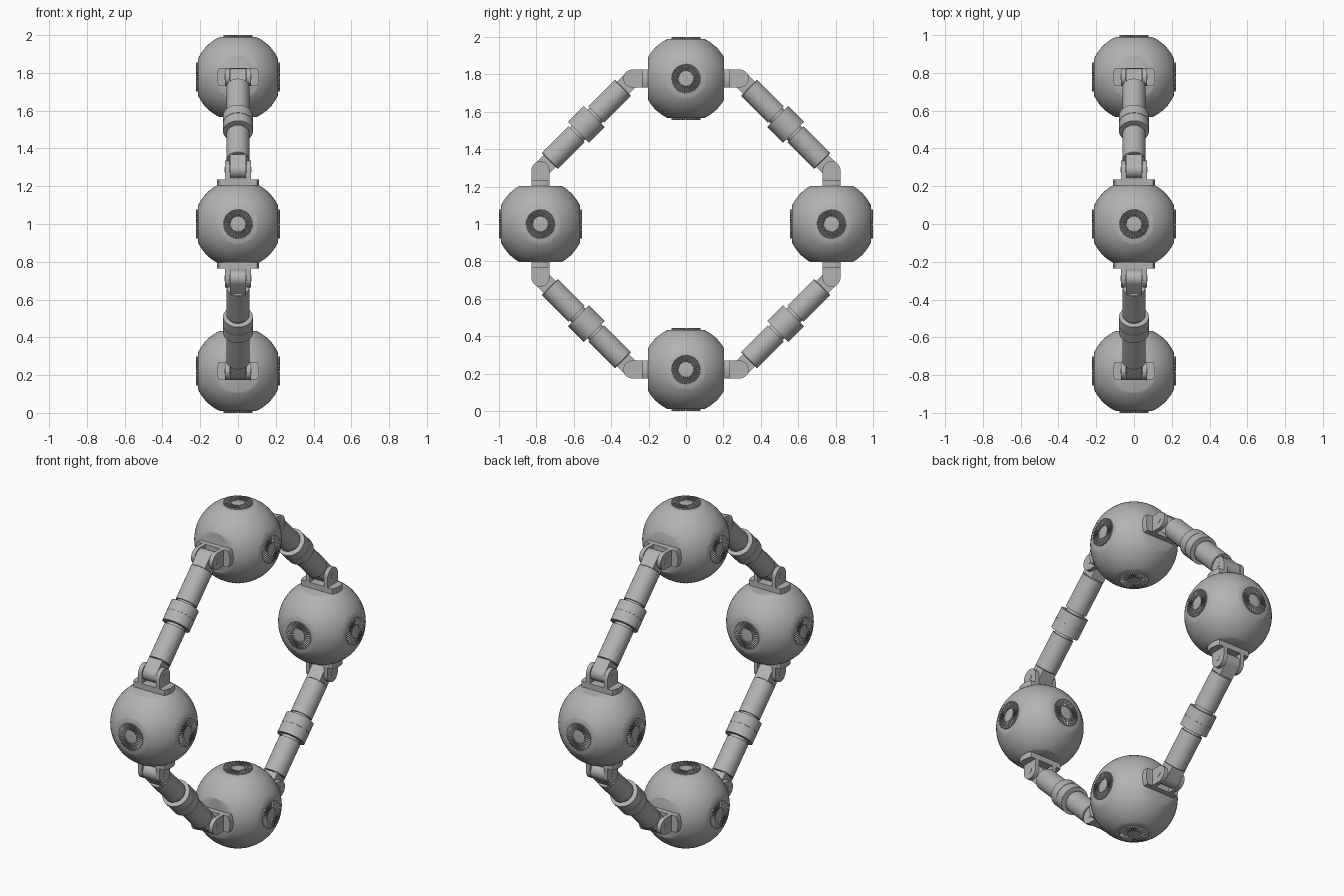
import bpy, bmesh
from math import sin, cos, pi, radians, sqrt, asin
from mathutils import Matrix, Vector

if "Cube" in bpy.data.objects:
    bpy.data.objects.remove(bpy.data.objects["Cube"], do_unlink=True)

grey = bpy.data.materials.new("matte grey")
grey.use_nodes = True
grey.diffuse_color = (0.45, 0.45, 0.45, 1)
grey.node_tree.nodes["Principled BSDF"].inputs["Base Color"].default_value = (0.45, 0.45, 0.45, 1)

RING = 0.778       # distance of each ball from the ring centre
PIVOT = 0.287      # distance of each hinge from its ball centre
MID = Vector((0, 0, 1))
TOP = Vector((0, 0, RING))


def to_mesh(bm, name):
    bmesh.ops.recalc_face_normals(bm, faces=bm.faces)
    me = bpy.data.meshes.new(name)
    bm.to_mesh(me)
    bm.free()
    me.materials.append(grey)
    me.shade_smooth()
    me.set_sharp_from_angle(angle=radians(30))
    return me


def lathe(bm, profile, steps=48):
    """Revolve (radius, height) points about z."""
    rings = []
    for r, z in profile:
        rings.append([bm.verts.new((r * cos(2 * pi * i / steps), r * sin(2 * pi * i / steps), z))
                      for i in range(steps)])
    for a, b in zip(rings, rings[1:]):
        for i in range(steps):
            j = (i + 1) % steps
            bm.faces.new((a[i], a[j], b[j], b[i]))
    bm.faces.new(rings[0][::-1])
    bm.faces.new(rings[-1])


def prism(bm, outline, matrix, depth):
    """Extrude a flat outline in local z from 0 to depth."""
    low = [bm.verts.new(matrix @ Vector((x, y, 0))) for x, y in outline]
    high = [bm.verts.new(matrix @ Vector((x, y, depth))) for x, y in outline]
    bm.faces.new(low[::-1])
    bm.faces.new(high)
    for i in range(len(low)):
        j = (i + 1) % len(low)
        bm.faces.new((low[i], low[j], high[j], high[i]))


def arch(half, start, centre, steps=16):
    """Outline of a tab with straight sides and a round end."""
    return [(-half, start), (half, start)] + [
        (half * cos(pi * i / steps), centre + half * sin(pi * i / steps)) for i in range(steps + 1)]


def ball_mesh():
    bm = bmesh.new()
    bmesh.ops.create_uvsphere(bm, u_segments=64, v_segments=32, radius=0.233)
    # flats: narrow ones for the toothed hubs, wider ones for the hinges
    for axis, dist in (((1, 0, 0), 0.211), ((0, 1, 0), 0.203), ((0, 0, 1), 0.211)):
        for s in (-1, 1):
            n = Vector(axis) * s
            cut = bmesh.ops.bisect_plane(bm, geom=bm.verts[:] + bm.edges[:] + bm.faces[:],
                                         plane_co=n * dist, plane_no=n, clear_outer=True)
            edges = [e for e in cut["geom_cut"] if isinstance(e, bmesh.types.BMEdge)]
            bmesh.ops.edgenet_fill(bm, edges=edges)
    return to_mesh(bm, "ball")


def hub_mesh(teeth=36, inner=0.04, outer=0.077):
    bm = bmesh.new()
    rows = []
    count = teeth * 4
    for i in range(count):
        a = 2 * pi * i / count
        z = 0.222 if i % 4 < 2 else 0.213
        rows.append([bm.verts.new((r * cos(a), r * sin(a), h))
                     for r, h in ((inner, 0.2), (inner, z), (outer, z), (outer, 0.2))])
    for i in range(count):
        a, b = rows[i], rows[(i + 1) % count]
        for k in range(3):
            bm.faces.new((a[k], b[k], b[k + 1], a[k + 1]))
    return to_mesh(bm, "toothed_hub")


def hinge_mesh():
    """Base plate, two lugs and a pin, standing along +z."""
    bm = bmesh.new()
    r, half = 0.112, 0.048
    edge = asin(half / r)
    side = [(r * cos(edge * t / 4), r * sin(edge * t / 4)) for t in range(-4, 5)]
    prism(bm, side + [(-x, -y) for x, y in side], Matrix.Translation((0, 0, 0.2)), 0.035)
    # local x -> y, local y -> z, local z -> x
    turn = Matrix(((0, 0, 1, 0), (1, 0, 0, 0), (0, 1, 0, 0), (0, 0, 0, 1)))
    for x in (-0.07, 0.046):
        prism(bm, arch(half, 0.23, PIVOT), Matrix.Translation((x, 0, 0)) @ turn, 0.024)
    pin = [(0.014 * cos(pi * i / 8), PIVOT + 0.014 * sin(pi * i / 8)) for i in range(16)]
    prism(bm, pin, Matrix.Translation((-0.072, 0, 0)) @ turn, 0.144)
    return to_mesh(bm, "hinge")


# arm lies along z, centred on its collar
ARM_HALF = (RING - PIVOT) / sqrt(2)


def tube_mesh():
    bm = bmesh.new()
    half = [(0.052, 0.06), (0.052, 0.075), (0.061, 0.075), (0.061, 0.274), (0.058, 0.277)]
    lathe(bm, [(r, -z) for r, z in half[::-1]] + half)
    return to_mesh(bm, "arm_tube")


def collar_mesh():
    bm = bmesh.new()
    half = [(0.077, 0.0015), (0.079, 0.0015), (0.079, 0.06)]
    lathe(bm, [(r, -z) for r, z in half[::-1]] + half)
    return to_mesh(bm, "arm_collar")


def tongue_mesh():
    bm = bmesh.new()
    turn = Matrix(((0, 0, 1, 0), (1, 0, 0, 0), (0, 1, 0, 0), (0, 0, 0, 1)))
    prism(bm, arch(0.045, 0.27, ARM_HALF), Matrix.Translation((-0.043, 0, 0)) @ turn, 0.086)
    return to_mesh(bm, "arm_tongue")


ball, hub, hinge = ball_mesh(), hub_mesh(), hinge_mesh()
tube, collar, tongue = tube_mesh(), collar_mesh(), tongue_mesh()


def place(name, mesh, matrix):
    ob = bpy.data.objects.new(name, mesh)
    bpy.context.collection.objects.link(ob)
    ob.matrix_world = matrix


def rot(deg, axis):
    return Matrix.Rotation(radians(deg), 4, axis)


# one quarter of the ring, turned four times about its centre
for k, where in enumerate(("top", "front", "bottom", "back")):
    quarter = Matrix.Translation(MID) @ rot(90 * k, "X")
    at_ball = quarter @ Matrix.Translation(TOP)
    place(where + "_ball", ball, at_ball)
    for side, turn in (("left", rot(90, "Y")), ("right", rot(-90, "Y")),
                       ("outer", Matrix()), ("inner", rot(180, "Y"))):
        place(f"{where}_{side}_hub", hub, at_ball @ turn)
    for side, angle in (("first", 90), ("second", -90)):
        place(f"{where}_{side}_hinge", hinge, at_ball @ rot(angle, "X"))
    at_arm = quarter @ Matrix.Translation((0, -(RING + PIVOT) / 2, (RING + PIVOT) / 2)) @ rot(-45, "X")
    place(where + "_arm_tube", tube, at_arm)
    place(where + "_arm_collar", collar, at_arm)
    place(where + "_upper_tongue", tongue, at_arm)
    place(where + "_lower_tongue", tongue, at_arm @ rot(180, "X"))
